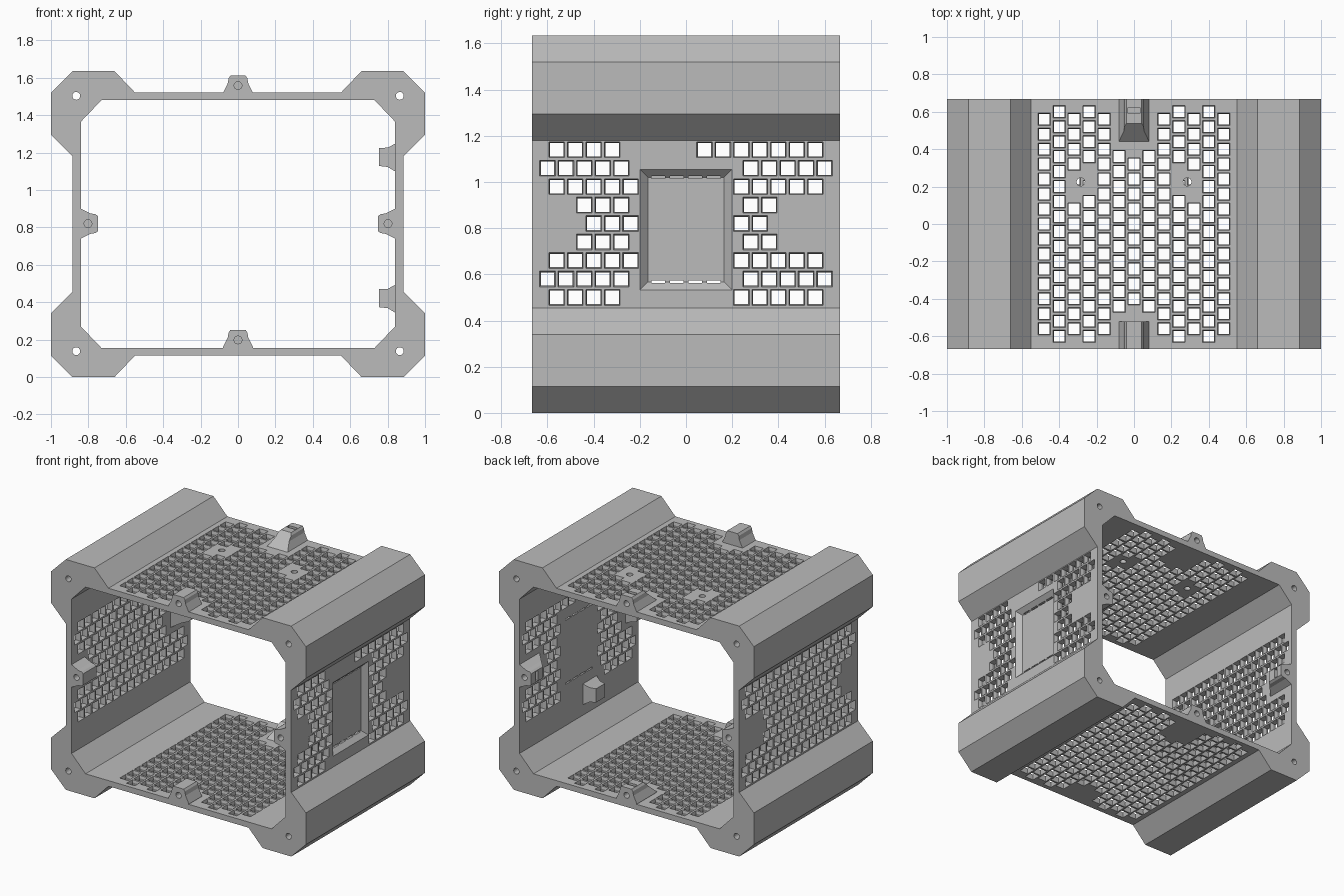
import bpy, bmesh, math

if "Cube" in bpy.data.objects:
    bpy.data.objects.remove(bpy.data.objects["Cube"])

grey = bpy.data.materials.new("matte_grey")
grey.use_nodes = True
grey.diffuse_color = (0.5, 0.5, 0.5, 1)
bsdf = next(n for n in grey.node_tree.nodes if n.type == 'BSDF_PRINCIPLED')
bsdf.inputs["Base Color"].default_value = (0.5, 0.5, 0.5, 1)
bsdf.inputs["Roughness"].default_value = 0.7

MID = 0.82      # height of the side centre line
HALF = 0.667    # half depth
PITCH = 0.08    # spacing of the mesh holes


def loft(bm, rings):
    """Closed solid through a list of equally long point rings."""
    loops = [[bm.verts.new(p) for p in ring] for ring in rings]
    n = len(loops[0])
    for a, b in zip(loops, loops[1:]):
        for i in range(n):
            j = (i + 1) % n
            bm.faces.new((a[i], a[j], b[j], b[i]))
    bm.faces.new(loops[0][::-1])
    bm.faces.new(loops[-1])


def solid(name, *parts):
    bm = bmesh.new()
    for rings in parts:
        loft(bm, rings)
    bmesh.ops.recalc_face_normals(bm, faces=bm.faces)
    mesh = bpy.data.meshes.new(name)
    bm.to_mesh(mesh)
    bm.free()
    mesh.materials.append(grey)
    ob = bpy.data.objects.new(name, mesh)
    bpy.context.scene.collection.objects.link(ob)
    return ob


def cut(ob, cutter):
    """Subtract the cutter, bake the result and drop the cutter."""
    cutter.hide_render = True
    mod = ob.modifiers.new("cut", 'BOOLEAN')
    mod.object, mod.operation, mod.solver = cutter, 'DIFFERENCE', 'EXACT'
    dg = bpy.context.evaluated_depsgraph_get()
    mesh = bpy.data.meshes.new_from_object(ob.evaluated_get(dg))
    ob.modifiers.clear()
    ob.data = mesh
    bpy.data.objects.remove(cutter)


def rect(u0, u1, v0, v1):
    return [(u0, v0), (u1, v0), (u1, v1), (u0, v1)]


def circle(u, v, r, n=16):
    return [(u + r * math.cos(math.tau * k / n), v + r * math.sin(math.tau * k / n))
            for k in range(n)]


def along_x(pts, x):
    return [(x, u, v) for u, v in pts]


def along_y(pts, y):
    return [(u, y, v) for u, v in pts]


def along_z(pts, z):
    return [(u, v, z) for u, v in pts]


def mirror_quarter(pts):
    """Mirror an upper right outline, given relative to the centre."""
    half = pts + [(x, -z) for x, z in reversed(pts)]
    return [(x, z + 0.8175) for x, z in half + [(-x, -z) for x, z in half]]


# Frame: outer outline with flared corners, minus the inside opening
outer = mirror_quarter([(0.55, 0.7025), (0.66, 0.8175), (0.885, 0.8175),
                        (1, 0.7025), (1, 0.4775), (0.885, 0.3625)])
inner = mirror_quarter([(0.73, 0.6625), (0.84, 0.5475)])
frame = solid("case_frame", [along_y(outer, -HALF), along_y(outer, HALF)])
cut(frame, solid("opening_cutter", [along_y(inner, -1), along_y(inner, 1)]))


def cells(rows):
    """Staggered hole centres, leaving room for the mounting bosses."""
    for i in range(-rows, rows + 1):
        for k in range(-8, 9):
            y = PITCH * k + (PITCH / 2 if i % 2 else 0)
            if abs(y) < 0.61 and not (abs(i) <= 1 and (y > 0.38 or y < -0.46)):
                yield i, y


def hole(place, u, v, mid):
    """Square hole narrowing towards the middle of the sheet."""
    rings = []
    for d in (-0.03, 0, 0.03):
        s = 0.029 + abs(d) * 0.22
        rings.append(place(rect(u - s, u + s, v - s, v + s), mid + d))
    return rings


def over_pad(x, y):
    return 0.2 < abs(x) < 0.35 and 0.13 < y < 0.3


def over_window(j, y):
    if j == 4:
        return -0.26 < y < 0.04
    if j == -4:
        return -0.26 < y < 0.2
    return abs(y) < 0.22


# Mesh holes of the four walls
holes = []
for i, y in cells(6):
    x = PITCH * i
    if not over_pad(x, y):
        holes.append(hole(along_z, x, y, 1.5))
    holes.append(hole(along_z, x, y, 0.1375))
for j, y in cells(4):
    z = MID + PITCH * j
    holes.append(hole(along_x, y, z, -0.8625))
    if not over_window(j, y):
        holes.append(hole(along_x, y, z, 0.8625))

# Corner bores and top screw holes
for x in (-0.865, 0.865):
    for z in (0.138, 1.503):
        c = circle(x, z, 0.021)
        holes.append([along_y(c, -1), along_y(c, 1)])
for x in (-0.285, 0.285):
    c = circle(x, 0.225, 0.022)
    holes.append([along_z(c, 1.45), along_z(c, 1.55)])

# Recessed window in the left wall with sloping sides
pocket = []
for x, m in ((0.85, 0), (0.895, 0.045)):
    pocket.append(along_x(rect(-0.165 - m, 0.165 + m, 0.567 - m, 1.02 + m), x))
holes.append(pocket)
cut(frame, solid("hole_cutter", *holes))

# Thin slits along the window's top and bottom
slits = []
for y in (-0.12, -0.04, 0.04, 0.12):
    for z in (0.567, 1.02):
        r = rect(y - 0.03, y + 0.03, z - 0.004, z + 0.006)
        slits.append([along_x(r, 0.82), along_x(r, 0.875)])
cut(frame, solid("slit_cutter", *slits))

# Mounting bosses: one at each end of every wall
WALLS = {
    "top": lambda u, y, h: (u, y, 1.52 + h),
    "bottom": lambda u, y, h: (u, y, 0.16 + h),
    "right": lambda u, y, h: (-0.84 + h, y, MID + u),
    "left": lambda u, y, h: (0.84 - h, y, MID + u),
}
side = [(0.08, -0.005), (0.08, 0), (0.055, 0.05), (0.05, 0.078), (0.04, 0.092)]
boss_outline = side + [(-u, h) for u, h in reversed(side)]


def boss(wall, end):
    put = WALLS[wall]
    back = end > 0
    length = 0.225 if back else 0.147
    slope = 1.05 if back else 0      # back bosses ramp down to the wall
    face = [put(u, end * HALF, h) for u, h in boss_outline]
    far = [put(u, end * (HALF - length + slope * h), h) for u, h in boss_outline]
    ob = solid(f"{wall}_{'back' if back else 'front'}_boss", [face, far])
    bore = [[put(u, end * y, h) for u, h in circle(0, 0.038, 0.021)]
            for y in (0.7, 0.57)]
    cut(ob, solid("bore_cutter", bore))
    if back:                         # nut slot
        slot = [[put(u, y, h) for u, y in rect(-0.035, 0.035, 0.594, 0.62)]
                for h in (0.01, 0.12)]
        cut(ob, solid("slot_cutter", slot))


for wall in WALLS:
    for end in (-1, 1):
        boss(wall, end)

# Tapered clips inside the left wall, above and below the window
for name, z in (("upper_clip", 1.173), ("lower_clip", 0.418)):
    solid(name, [along_x(rect(-0.2, -0.04, z - 0.077, z + 0.077), 0.845),
                 along_x(rect(-0.18, -0.06, z - 0.05, z + 0.053), 0.8),
                 along_x(rect(-0.17, -0.07, z - 0.045, z + 0.052), 0.755)])
